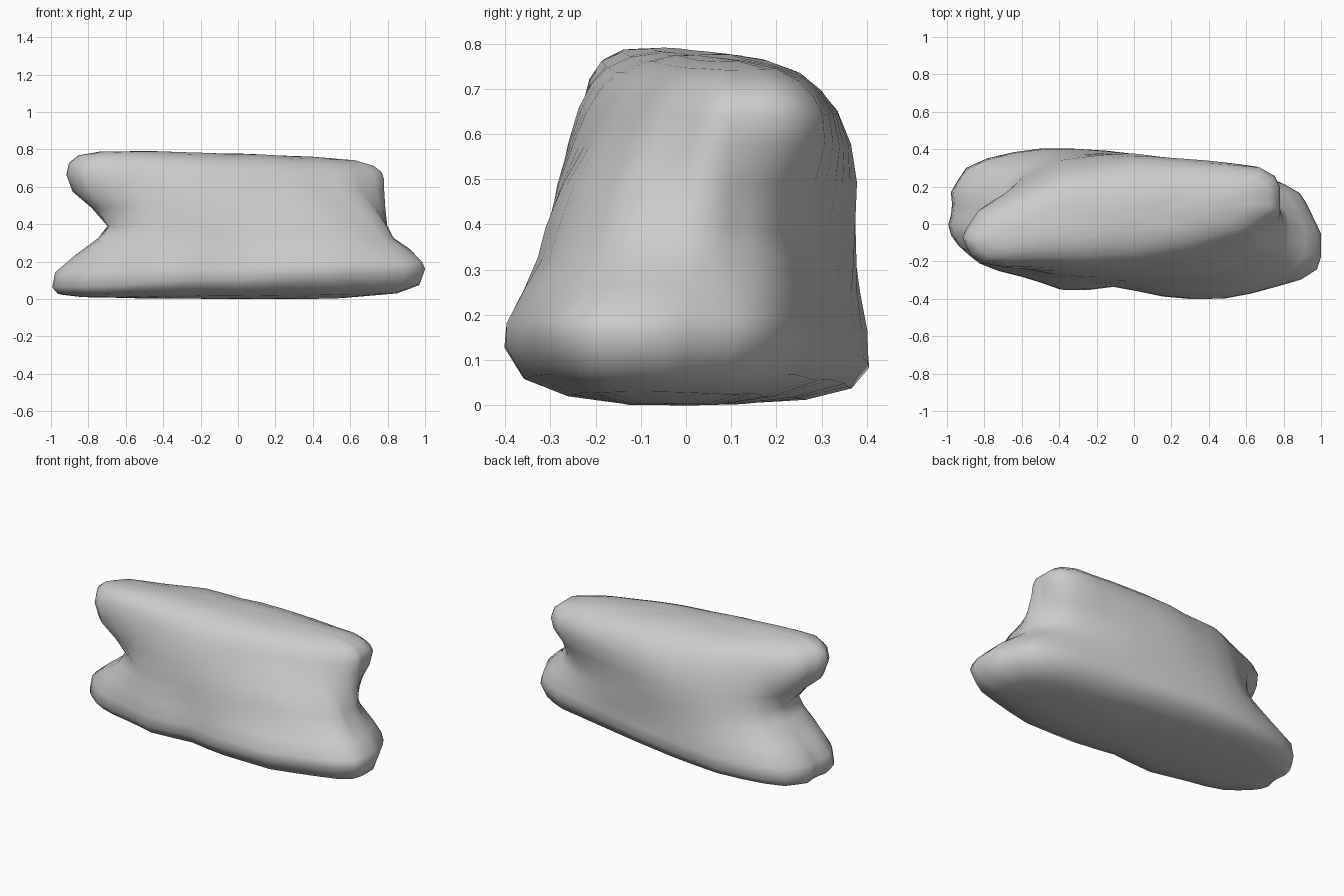
import bpy, bmesh, math
from mathutils import Vector, noise

if "Cube" in bpy.data.objects:
    bpy.data.objects.remove(bpy.data.objects["Cube"])

N = 44  # points around each ring

# Plan outlines: wide foot, pinched waist, twisted upper slab
FOOT = [(-1, -.03), (-.97, .08), (-.98, .18), (-.88, .33), (-.6, .4), (-.47, .415), (-.2, .4),
        (.1, .36), (.4, .31), (.75, .25), (.9, .16), (1, -.05), (1, -.23), (.88, -.31),
        (.5, -.41), (.1, -.39), (-.15, -.33), (-.34, -.37), (-.6, -.29), (-.8, -.24), (-.93, -.13)]
WAIST = [(-.7, .06), (-.63, .24), (-.42, .35), (-.05, .38), (.3, .33), (.53, .27), (.68, .19),
         (.8, .04), (.79, -.15), (.52, -.28), (.2, -.31), (-.25, -.3), (-.5, -.27), (-.69, -.13)]
SLAB = [(-.92, -.05), (-.83, .1), (-.6, .22), (-.4, .32), (-.05, .37), (.22, .375), (.45, .345),
        (.67, .32), (.78, .25), (.78, .04), (.6, -.1), (.3, -.2), (0, -.25), (-.3, -.26),
        (-.8, -.24), (-.89, -.15)]


def resample(pts):
    """Points of the outline at evenly spaced elliptical angles."""
    pts = [Vector((x / .9, y / .36)) for x, y in pts]
    out = []
    for i in range(N):
        a = 2 * math.pi * i / N + .013
        d = Vector((math.cos(a), math.sin(a)))
        best = 0
        for p, q in zip(pts, pts[1:] + pts[:1]):
            e = q - p
            den = d.cross(e)
            if abs(den) < 1e-9:
                continue
            r, s = p.cross(e) / den, p.cross(d) / den
            if r > 0 and -1e-6 <= s <= 1 + 1e-6:
                best = max(best, r)
        out.append(Vector((d.x * best * .9, d.y * best * .36)))
    return out


def mix(a, b, t):
    return [p.lerp(q, t) for p, q in zip(a, b)]


foot, waist, slab = map(resample, (FOOT, WAIST, SLAB))

# Rings: outline, x scale, y scale, height, lean along x, slope of long axis
rings = [
    (foot, .55, .3, .004, .0, -.09),
    (foot, .85, .62, .018, .01, -.09),
    (foot, .97, .88, .05, .025, -.09),
    (foot, 1, .99, .11, .05, -.09),
    (foot, .985, .98, .17, .03, -.09),
    (mix(foot, waist, .4), 1, .98, .25, .02, 0),
    (mix(foot, waist, .82), 1, 1, .325, 0, 0),
    (waist, 1, 1, .39, 0, 0),
    (mix(waist, slab, .4), 1, 1, .49, 0, .08),
    (mix(waist, slab, .85), 1, .97, .575, 0, .15),
    (slab, 1, .89, .65, -.015, .18),
    (slab, .985, .78, .7, -.03, .19),
    (slab, .93, .64, .738, -.035, .19),
    (slab, .8, .43, .763, -.035, .19),
    (slab, .5, .2, .775, -.035, .19),
]

# Loft the rock through the rings
bm = bmesh.new()
loops = []
for outline, sx, sy, z, lean, slope in rings:
    c = .02 if slope > .1 else 0
    loop = []
    for p in outline:
        x = p.x * sx
        y = c + slope * x + sy * (p.y - c - slope * p.x)
        wob = noise.noise(Vector((x * 4, y * 4, z * 4)))
        loop.append(bm.verts.new((x, y * (1 + .03 * wob), max(0, z + lean * x + .006 * wob))))
    loops.append(loop)
for lo, hi in zip(loops, loops[1:]):
    for i in range(N):
        j = (i + 1) % N
        bm.faces.new((lo[i], lo[j], hi[j], hi[i]))

# Close the underside and the top
for loop, z in ((loops[0], 0), (loops[-1], .775)):
    tip = bm.verts.new((0, .02 if z else 0, z))
    for i in range(N):
        bm.faces.new((loop[i], loop[(i + 1) % N], tip))
bmesh.ops.recalc_face_normals(bm, faces=bm.faces)
for f in bm.faces:
    f.smooth = True

mesh = bpy.data.meshes.new("rock")
bm.to_mesh(mesh)
bm.free()
rock = bpy.data.objects.new("rock", mesh)
bpy.context.collection.objects.link(rock)
